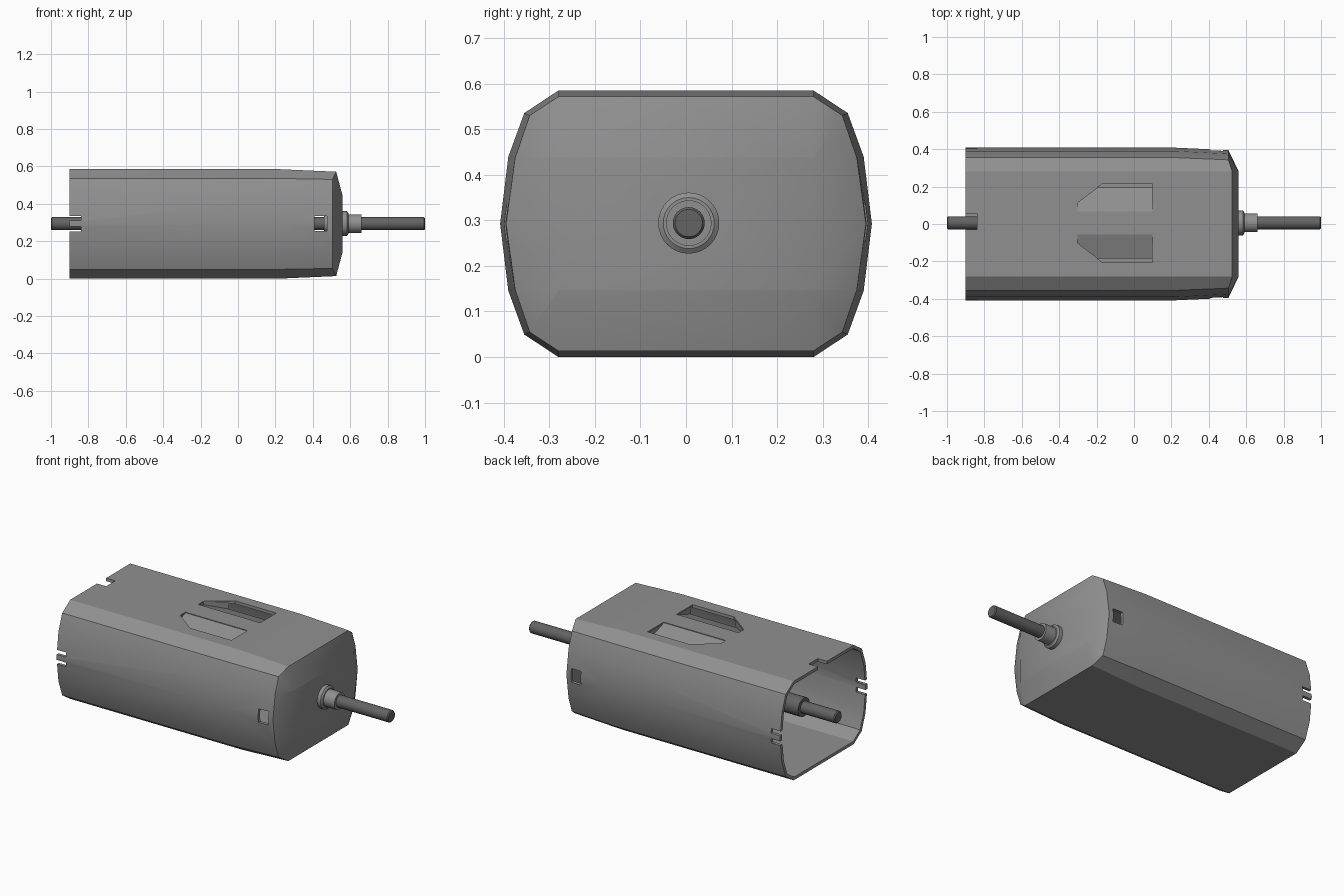
import bpy, bmesh, math
from mathutils import Matrix

cube = bpy.data.objects.get("Cube")
if cube:
    bpy.data.objects.remove(cube, do_unlink=True)

AXIS_Y, AXIS_Z = 0.006, 0.294   # shaft centre line


def material(name, value):
    m = bpy.data.materials.new(name)
    m.use_nodes = True
    m.diffuse_color = (value, value, value, 1)
    b = next(n for n in m.node_tree.nodes if n.type == 'BSDF_PRINCIPLED')
    b.inputs["Base Color"].default_value = (value, value, value, 1)
    return m


casing_grey = material("casing grey", 0.28)
shaft_grey = material("dark shaft grey", 0.125)


def make(name, bm, mat):
    bmesh.ops.recalc_face_normals(bm, faces=bm.faces)
    me = bpy.data.meshes.new(name)
    bm.to_mesh(me)
    bm.free()
    ob = bpy.data.objects.new(name, me)
    bpy.context.collection.objects.link(ob)
    me.materials.append(mat)
    return ob


def smooth(ob):
    bpy.ops.object.select_all(action='DESELECT')
    ob.select_set(True)
    bpy.context.view_layer.objects.active = ob
    bpy.ops.object.shade_smooth_by_angle(angle=math.radians(30))


def bake(ob):
    """Replace the mesh by its modified result."""
    dg = bpy.context.evaluated_depsgraph_get()
    me = bpy.data.meshes.new_from_object(ob.evaluated_get(dg))
    ob.modifiers.clear()
    ob.data = me


def lathe(name, profile, mat, closed=False, n=32):
    """Turn (x, radius) points around the shaft axis."""
    bm = bmesh.new()
    rings = [[bm.verts.new((x, AXIS_Y + r * math.cos(2 * math.pi * i / n),
                            AXIS_Z + r * math.sin(2 * math.pi * i / n)))
              for i in range(n)] for x, r in profile]
    pairs = list(zip(rings, rings[1:]))
    if closed:
        pairs.append((rings[-1], rings[0]))
    else:
        bm.faces.new(rings[0])
        bm.faces.new(rings[-1])
    for a, b in pairs:
        for i in range(n):
            j = (i + 1) % n
            bm.faces.new((a[i], a[j], b[j], b[i]))
    ob = make(name, bm, mat)
    smooth(ob)
    return ob


def prism(bm, outline, z0, z1):
    """Extruded outline of (x, y) points."""
    face = bm.faces.new([bm.verts.new((x, y, z0)) for x, y in outline])
    new = bmesh.ops.extrude_face_region(bm, geom=[face])["geom"]
    for v in new:
        if isinstance(v, bmesh.types.BMVert):
            v.co.z = z1


def box(bm, x0, x1, y0, y1, z0, z1):
    prism(bm, [(x0, y0), (x1, y0), (x1, y1), (x0, y1)], z0, z1)


# Casing: cross-sections given as a quarter outline (y, height from centre)
def ring(quarter):
    q = quarter
    right = q[:-1] + [q[-1]] + [(y, -z) for y, z in reversed(q[:-1])]
    return right + [(-y, z) for y, z in reversed(right)]


full = ring([(0.28, 0.2925), (0.355, 0.243), (0.39, 0.147), (0.408, 0.0)])
rim = ring([(0.28, 0.279), (0.343, 0.238), (0.375, 0.145), (0.395, 0.0)])
clamp = lambda v, m: max(-m, min(m, v))
cap = [(clamp(y, 0.28), clamp(z, 0.147)) for y, z in rim]

bm = bmesh.new()
sections = [[(-0.9, y, z) for y, z in full],
            [(0.22, y, z) for y, z in full],
            [(0.525 if abs(z) > 0.26 else 0.505, y, z) for y, z in rim],
            [(0.56, y, z) for y, z in cap]]
loops = [[bm.verts.new((x, y, z + 0.2925)) for x, y, z in s] for s in sections]
for a, b in zip(loops, loops[1:]):
    for i in range(len(a)):
        j = (i + 1) % len(a)
        bm.faces.new((a[i], a[j], b[j], b[i]))
bm.faces.new(loops[-1])
bmesh.ops.remove_doubles(bm, verts=bm.verts, dist=0.0005)
casing = make("casing", bm, casing_grey)
wall = casing.modifiers.new("wall", 'SOLIDIFY')
wall.thickness = 0.018
wall.offset = -1
wall.use_even_offset = True
bake(casing)

# Openings: side windows, rim slots, top notch, vents and shaft hole
bm = bmesh.new()
for s in (-1, 1):
    ya, yb = sorted((s * 0.3, s * 0.5))
    box(bm, 0.41, 0.475, ya, yb, 0.255, 0.335)
    box(bm, -1.0, -0.84, ya, yb, 0.252, 0.278)
    box(bm, -1.0, -0.84, ya, yb, 0.31, 0.336)
    vent = [(-0.305, 0.06), (0.1, 0.06), (0.1, 0.21), (-0.17, 0.21), (-0.305, 0.108)]
    prism(bm, [(x, 0.005 + s * y) for x, y in vent], 0.54, 0.62)
box(bm, -1.0, -0.84, -0.03, 0.055, 0.54, 0.62)
bmesh.ops.create_cone(bm, cap_ends=True, segments=32, radius1=0.05, radius2=0.05, depth=0.2,
                      matrix=Matrix.Translation((0.56, AXIS_Y, AXIS_Z)) @ Matrix.Rotation(math.pi / 2, 4, 'Y'))
cutter = make("opening_cutter", bm, casing_grey)
cutter.hide_render = True
cut = casing.modifiers.new("openings", 'BOOLEAN')
cut.operation = 'DIFFERENCE'
cut.solver = 'EXACT'
cut.object = cutter
bake(casing)
bpy.data.objects.remove(cutter, do_unlink=True)
smooth(casing)

# Louvres bent down into the vents, open along the outer edge
for s, side in ((1, "back"), (-1, "front")):
    bm = bmesh.new()
    outline = [(-0.197, 0.19), (-0.305, 0.108), (-0.305, 0.06), (0.1, 0.06), (0.1, 0.19)]
    low = [bm.verts.new((x, 0.005 + s * y, 0.583 - (y - 0.06) * 0.35)) for x, y in outline]
    top = [bm.verts.new((x, 0.005 + s * y, 0.584)) for x, y in outline]
    bm.faces.new(low)
    for i in range(4):
        bm.faces.new((low[i], low[i + 1], top[i + 1], top[i]))
    louvre = make(side + "_louvre", bm, casing_grey)
    sheet = louvre.modifiers.new("sheet", 'SOLIDIFY')
    sheet.thickness = 0.006
    sheet.offset = 0
    bake(louvre)
    louvre.data.transform(Matrix.Translation((0, 0, -0.003)))

# Turned parts
lathe("shaft", [(-1, 0.03), (-0.994, 0.035), (0.994, 0.035), (1, 0.03)], shaft_grey)
lathe("front_bushing", [(0.53, 0.042), (0.53, 0.067), (0.582, 0.067), (0.59, 0.056), (0.59, 0.042)],
      casing_grey, closed=True)
lathe("rear_collar", [(-0.775, 0.034), (-0.775, 0.055), (-0.6, 0.055), (-0.6, 0.034)],
      shaft_grey, closed=True)
